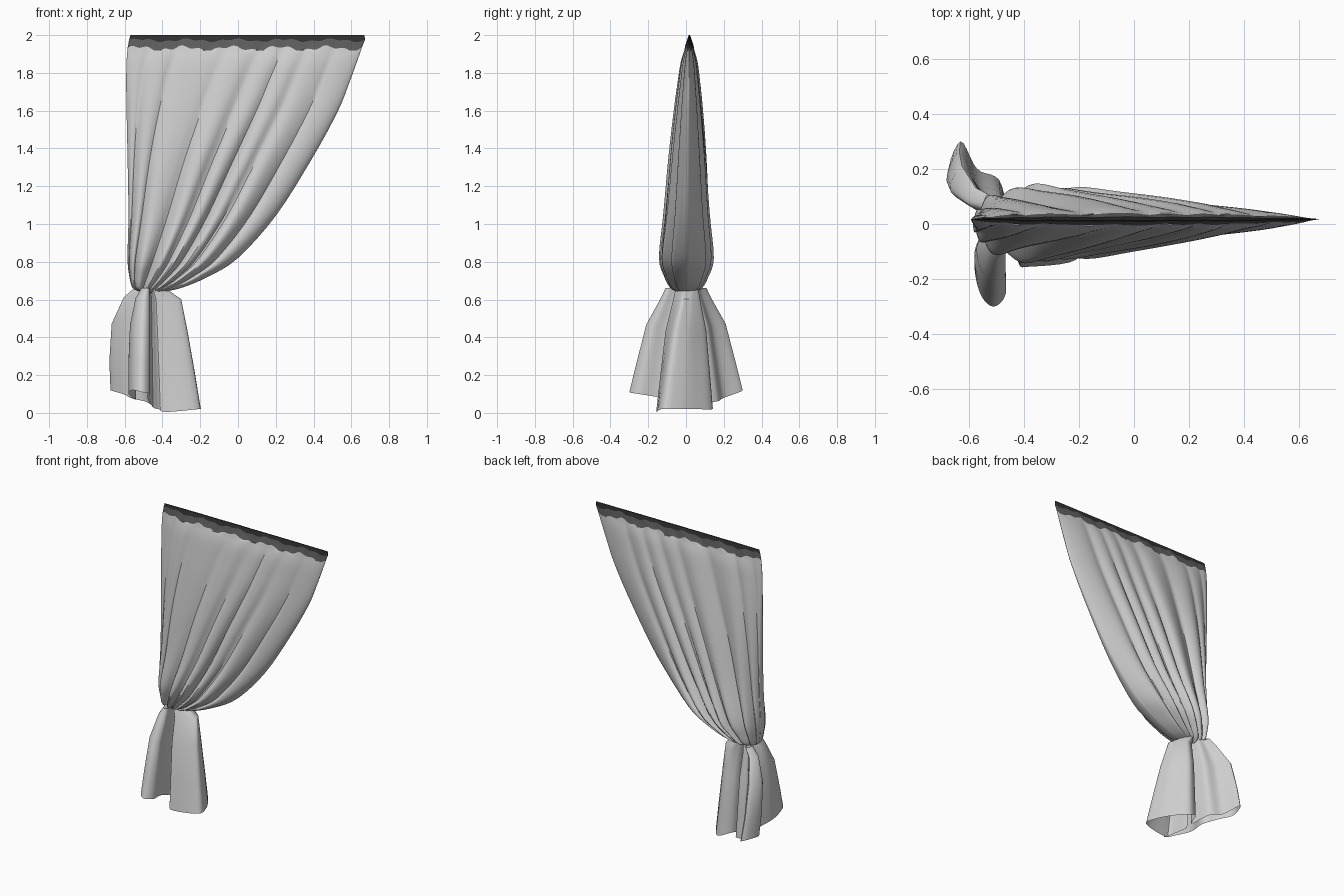
import bpy, math
from mathutils import Vector

if "Cube" in bpy.data.objects:
    bpy.data.objects.remove(bpy.data.objects["Cube"])


def material(name, v):
    m = bpy.data.materials.new(name)
    m.diffuse_color = (v, v, v, 1)
    m.use_nodes = True
    m.node_tree.nodes["Principled BSDF"].inputs["Base Color"].default_value = m.diffuse_color
    return m


CLOTH = material("light grey cloth", 0.62)
HEM = material("grey hem", 0.11)
EDGE = material("dark top edge", 0.03)


def spline(pts, steps, closed=False):
    """Smooth curve through points of any dimension."""
    n, out = len(pts), []
    for i in range(n if closed else n - 1):
        if closed:
            a, b, c, d = (Vector(pts[(i + k) % n]) for k in (-1, 0, 1, 2))
        else:
            a, b, c, d = (Vector(pts[min(max(i + k, 0), n - 1)]) for k in (-1, 0, 1, 2))
        for s in range(steps):
            t = s / steps
            out.append(b + 0.5 * t * (c - a + t * (2 * a - 5 * b + 4 * c - d
                       + t * (3 * (b - c) + d - a))))
    if not closed:
        out.append(Vector(pts[-1]))
    return out


def loft(name, rings, mats, pick=lambda j: 0, cap=False):
    """Skin a list of closed rings that share one point count."""
    n = len(rings[0])
    verts = [p for r in rings for p in r]
    faces, index = [], []
    for j in range(len(rings) - 1):
        for i in range(n):
            k = (i + 1) % n
            faces.append((j * n + i, (j + 1) * n + i, (j + 1) * n + k, j * n + k))
            index.append(pick(j))
    if cap:
        faces.append(tuple(range(n)))
        index.append(0)
    me = bpy.data.meshes.new(name)
    me.from_pydata(verts, [], faces)
    for m in mats:
        me.materials.append(m)
    me.polygons.foreach_set("material_index", index)
    ob = bpy.data.objects.new(name, me)
    bpy.context.collection.objects.link(ob)
    bpy.ops.object.select_all(action='DESELECT')
    ob.select_set(True)
    bpy.context.view_layer.objects.active = ob
    bpy.ops.object.shade_smooth_by_angle(angle=math.radians(40))
    return ob


# Draped curtain: rows of height, left x, right x, half depth
ROWS = [(1.93, -0.585, 0.655, 0.022), (1.86, -0.59, 0.63, 0.042),
        (1.75, -0.592, 0.59, 0.057), (1.6, -0.59, 0.53, 0.074),
        (1.36, -0.585, 0.40, 0.096), (1.05, -0.58, 0.205, 0.119),
        (0.82, -0.585, 0.0, 0.140), (0.72, -0.575, -0.16, 0.113),
        (0.665, -0.56, -0.29, 0.085), (0.645, -0.53, -0.37, 0.055),
        (0.635, -0.49, -0.42, 0.025)]
TOP = [(2.0, -0.57, 0.67, 0.004), (1.973, -0.577, 0.672, 0.010)]
N = 96


def drape_ring(z, xl, xr, depth, hem):
    ring = []
    low = min(max((2 - z) / 1.3, 0), 1)
    for i in range(2 * N):
        front = i < N
        t = i / N if front else 2 - i / N
        u = 0.5 - 0.5 * math.cos(math.pi * t)
        # folds crowd to the left as they fall
        v = u ** (1 + 0.8 * low)
        x = xl + (xr - xl) * v
        s = 2 * v - 1
        # blunt ends, thinner towards the open right side
        body = max(1 - abs(s) ** (4 if s > 0 else 3), 0) ** 0.5
        body *= 1 - 0.30 * max(s, 0)
        phase = 7.5 * u + 0.35 * math.sin(9 * u) + (0 if front else 0.4)
        fold = abs(math.sin(math.pi * phase)) ** 0.7
        deep = 0.32 + 0.10 * low
        fold = 1.01 - deep + deep * fold + 0.06 * math.sin(23 * u + 2 * z)
        y = depth * body * fold * (-1 if front else 1) + 0.018 * (1 - low)
        # uneven lower border of the hem bands
        jag = hem * (0.010 * math.sin(31 * u) + 0.007 * math.sin(83 * u))
        ring.append((x, y, z + jag))
    return ring


rings = [drape_ring(*TOP[0], 0), drape_ring(*TOP[1], 0.6)]
for k, row in enumerate(spline(ROWS, 4)):
    rings.append(drape_ring(*row, 1 if k == 0 else 0))
loft("draped_curtain", rings, [EDGE, HEM, CLOTH], lambda j: min(j, 2), cap=True)

# Gathered skirt below the tie: outline of its bottom edge
BOTTOM = [(-0.21, -0.13, 0.02), (-0.215, -0.04, 0.02), (-0.27, 0.06, 0.02),
          (-0.34, 0.14, 0.02), (-0.42, 0.11, 0.05), (-0.45, 0.03, 0.04),
          (-0.49, 0.16, 0.06), (-0.57, 0.20, 0.08), (-0.63, 0.30, 0.12),
          (-0.675, 0.18, 0.12), (-0.61, 0.10, 0.10), (-0.54, 0.03, 0.07),
          (-0.58, -0.12, 0.10), (-0.56, -0.25, 0.12), (-0.51, -0.30, 0.11),
          (-0.465, -0.25, 0.10), (-0.48, -0.14, 0.08), (-0.45, -0.01, 0.03),
          (-0.42, -0.14, 0.02), (-0.38, -0.155, 0.005)]
# sideways spread for right and left, depth spread, height
FLARE = [(0.12, 0.12, 0.12, 0.64), (0.30, 0.38, 0.36, 0.662),
         (0.62, 0.66, 0.44, 0.60), (0.74, 0.97, 0.70, 0.43),
         (0.89, 1.03, 0.87, 0.19), (1.0, 1.0, 1.0, 0.0)]
edge = spline(BOTTOM, 5, closed=True)
skirt = []
for j, (fr, fl, fy, z) in enumerate(FLARE):
    w = max((0.66 - z) / 0.66, 0)
    ring = []
    for p in edge:
        # left lobes reach their full width higher up
        k = min(max((-0.47 - p.x) / 0.14, 0), 1)
        fx = fr + (fl - fr) * k
        # the broad right panel leans to the back near the tie
        lean = 0.035 * (1 - w) * min(max((p.x + 0.42) / 0.2, 0), 1) * (j > 0)
        ring.append((-0.47 + (p.x + 0.47) * fx, p.y * fy + lean, z + p.z * w))
    skirt.append(ring)
loft("gathered_skirt", skirt, [CLOTH])
